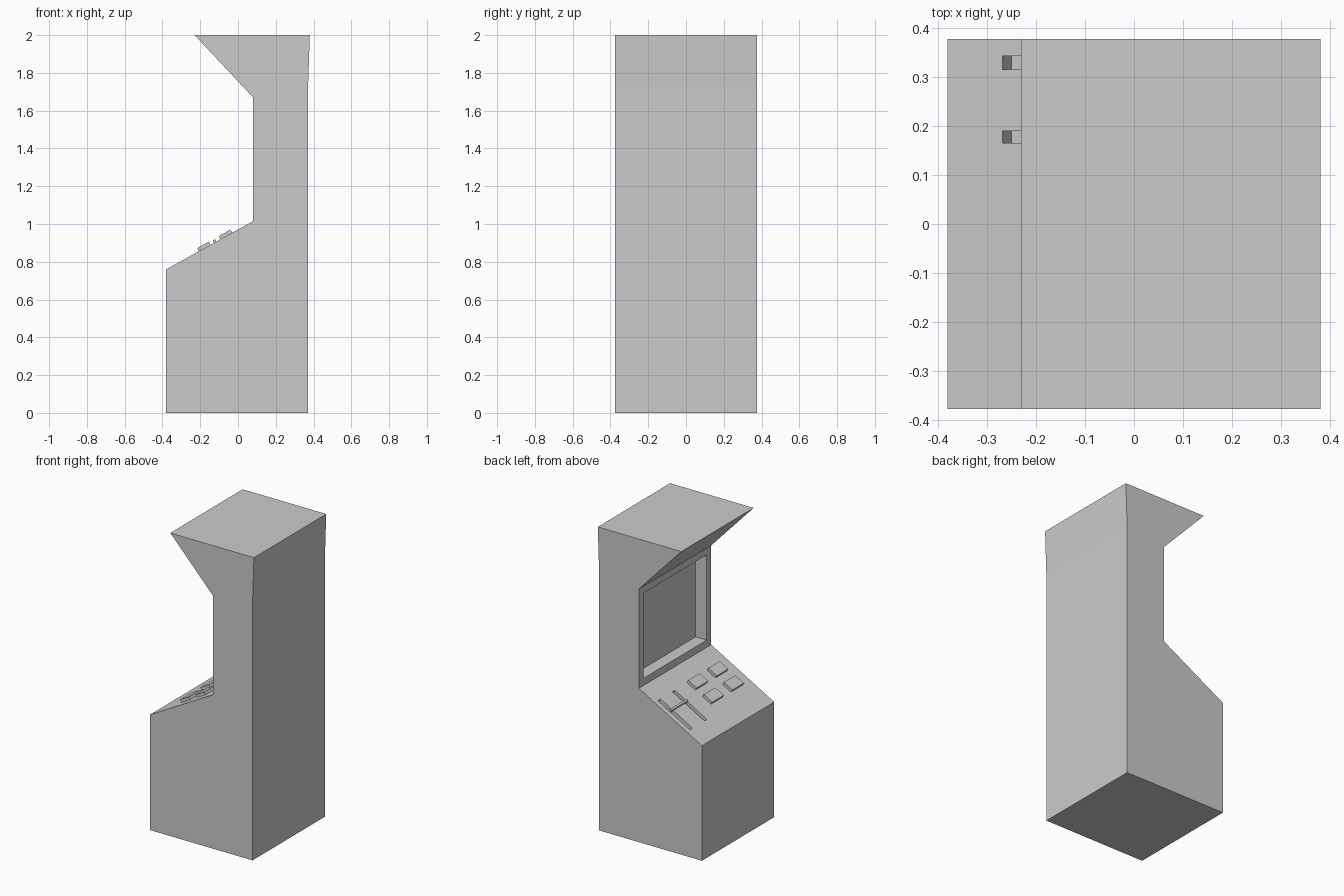
import bpy, bmesh, math
from mathutils import Matrix, Vector

if "Cube" in bpy.data.objects:
    bpy.data.objects.remove(bpy.data.objects["Cube"])

HALF = 0.377                      # half width of the cabinet along y
LOW, HIGH = (-0.38, 0.76), (0.08, 1.015)   # control panel edges (x, z)
SLOPE = math.atan2(HIGH[1] - LOW[1], HIGH[0] - LOW[0])


def make_object(name, bm):
    bmesh.ops.recalc_face_normals(bm, faces=bm.faces)
    mesh = bpy.data.meshes.new(name)
    bm.to_mesh(mesh)
    bm.free()
    obj = bpy.data.objects.new(name, mesh)
    bpy.context.collection.objects.link(obj)
    return obj


def box(name, lo, hi, frame=Matrix()):
    bm = bmesh.new()
    lo, hi = Vector(lo), Vector(hi)
    size = Matrix.Diagonal((*(hi - lo), 1))
    bmesh.ops.create_cube(bm, size=1, matrix=frame @ Matrix.Translation((lo + hi) / 2) @ size)
    return make_object(name, bm)


def panel_box(name, x0, x1, y0, y1, bottom, top):
    """Box aligned to the sloped panel; x0 and x1 are world x on the panel surface."""
    frame = Matrix.Translation((LOW[0], 0, LOW[1])) @ Matrix.Rotation(-SLOPE, 4, 'Y')
    c = math.cos(SLOPE)
    return box(name, ((x0 - LOW[0]) / c, y0, bottom), ((x1 - LOW[0]) / c, y1, top), frame)


def cut(target, cutter):
    mod = target.modifiers.new("cut", 'BOOLEAN')
    mod.operation = 'DIFFERENCE'
    mod.solver = 'EXACT'
    mod.object = cutter
    cutter.hide_render = True
    bpy.context.view_layer.objects.active = target
    bpy.ops.object.modifier_apply(modifier=mod.name)
    bpy.data.objects.remove(cutter)


# Cabinet body: side profile extruded across the width
profile = [(-0.38, 0), (0.37, 0), (0.37, 1.7), (0.38, 2), (-0.23, 2), (0.08, 1.67), HIGH, LOW]
bm = bmesh.new()
side = bm.faces.new([bm.verts.new((x, -HALF, z)) for x, z in profile])
new = bmesh.ops.extrude_face_region(bm, geom=[side])["geom"]
bmesh.ops.translate(bm, vec=(0, 2 * HALF, 0), verts=[v for v in new if isinstance(v, bmesh.types.BMVert)])
cabinet = make_object("cabinet", bm)

# Recessed screen
cut(cabinet, box("screen_cutter", (0.0, -0.33, 1.063), (0.16, 0.33, 1.625)))

# Two long slots in the control panel with a bar across them
for y0, y1 in ((0.165, 0.19), (0.315, 0.343)):
    cut(cabinet, panel_box("slot_cutter", -0.268, -0.035, y0, y1, -0.037, 0.05))
panel_box("slider_bar", -0.127, -0.115, 0.166, 0.342, -0.005, 0.014)

# Four square buttons
for row, x in enumerate((-0.176, -0.062)):
    for col, y in enumerate((-0.025, -0.235)):
        panel_box(f"button_{row}_{col}", x - 0.031, x + 0.031, y - 0.06, y + 0.06, -0.005, 0.019)
